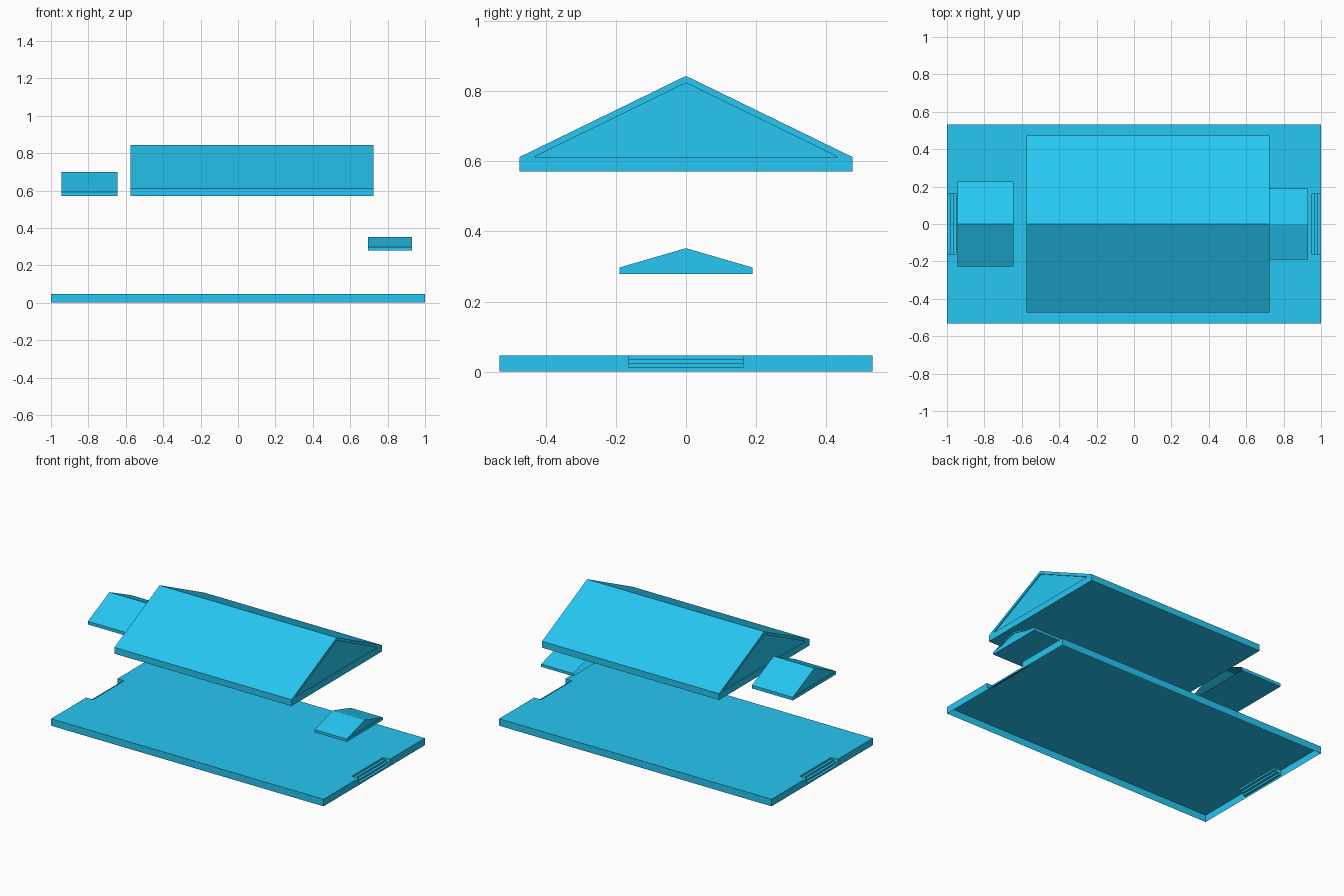
import bpy, bmesh

if "Cube" in bpy.data.objects:
    bpy.data.objects.remove(bpy.data.objects["Cube"])

mat = bpy.data.materials.new("bright_blue")
mat.diffuse_color = (0.019, 0.57, 0.89, 1)
mat.use_nodes = True
mat.node_tree.nodes["Principled BSDF"].inputs["Base Color"].default_value = mat.diffuse_color


def finish(name, bm):
    bmesh.ops.remove_doubles(bm, verts=bm.verts, dist=1e-5)
    bmesh.ops.recalc_face_normals(bm, faces=bm.faces)
    me = bpy.data.meshes.new(name)
    bm.to_mesh(me)
    bm.free()
    me.materials.append(mat)
    ob = bpy.data.objects.new(name, me)
    bpy.context.collection.objects.link(ob)
    return ob


def poly(bm, points):
    return bm.faces.new([bm.verts.new(p) for p in points])


def gable_roof(name, x0, x1, half, z0, eave, top, in_half, in_top, depth, ends):
    """Gable roof; each end in ends gets a slightly sunken pediment, others stay open."""
    bm = bmesh.new()
    outer = [(-half, z0), (half, z0), (half, eave), (0, top), (-half, eave)]
    inner = [(-in_half, eave), (in_half, eave), (0, in_top)]
    # Slopes, eave edges and underside
    for p, q in zip(outer, outer[1:] + outer[:1]):
        poly(bm, [(x0, *p), (x0, *q), (x1, *q), (x1, *p)])
    for side in ends:
        x = x1 if side > 0 else x0
        o = [(x, *p) for p in outer]
        i = [(x, *p) for p in inner]
        s = [(x - side * depth, *p) for p in inner]
        # Rim: eave beam and two raking strips
        poly(bm, (o[0], o[1], o[2], i[1], i[0], o[4]))
        poly(bm, (o[2], o[3], i[2], i[1]))
        poly(bm, (o[3], o[4], i[0], i[2]))
        # Recess walls and back panel
        for k in range(3):
            n = (k + 1) % 3
            poly(bm, (i[k], i[n], s[n], s[k]))
        poly(bm, s)
    return finish(name, bm)


# Base shell, open underneath, with a notch of three steps at each end
H, W, N, S = 0.0465, 0.531, 0.951, 0.1635
bm = bmesh.new()
right = [(1, -W), (1, -S), (N, -S), (N, S), (1, S), (1, W)]
outline = right + [(-x, -y) for x, y in right]
poly(bm, [(x, y, H) for x, y in outline])
for s in (1, -1):
    # Long wall and the two short end walls
    poly(bm, [(-1, s * W, 0), (1, s * W, 0), (1, s * W, H), (-1, s * W, H)])
    for t in (1, -1):
        poly(bm, [(s, t * S, 0), (s, t * W, 0), (s, t * W, H), (s, t * S, H)])
    # Stair profile: risers and treads
    run, rise = (1 - N) / 3, H / 4
    stair = [(1, 0)]
    for k in range(3):
        stair += [(1 - k * run, (k + 1) * rise), (1 - (k + 1) * run, (k + 1) * rise)]
    stair.append((N, H))
    for (xa, za), (xb, zb) in zip(stair, stair[1:]):
        poly(bm, [(s * xa, -S, za), (s * xa, S, za), (s * xb, S, zb), (s * xb, -S, zb)])
    # Cheeks of the notch above the steps
    for t in (1, -1):
        poly(bm, [(s * x, t * S, z) for x, z in stair[1:] + [(1, H)]])
finish("base_slab", bm)

# Roofs: the porch roofs are open where they meet the main block
gable_roof("main_roof", -0.575, 0.725, 0.474, 0.57, 0.612, 0.843,
           0.433, 0.823, 0.006, (1, -1))
gable_roof("left_porch_roof", -0.943, -0.643, 0.227, 0.571, 0.592, 0.699,
           0.205, 0.688, 0.004, (-1,))
gable_roof("right_porch_roof", 0.695, 0.931, 0.189, 0.279, 0.297, 0.352,
           0.165, 0.341, 0.004, (1,))
